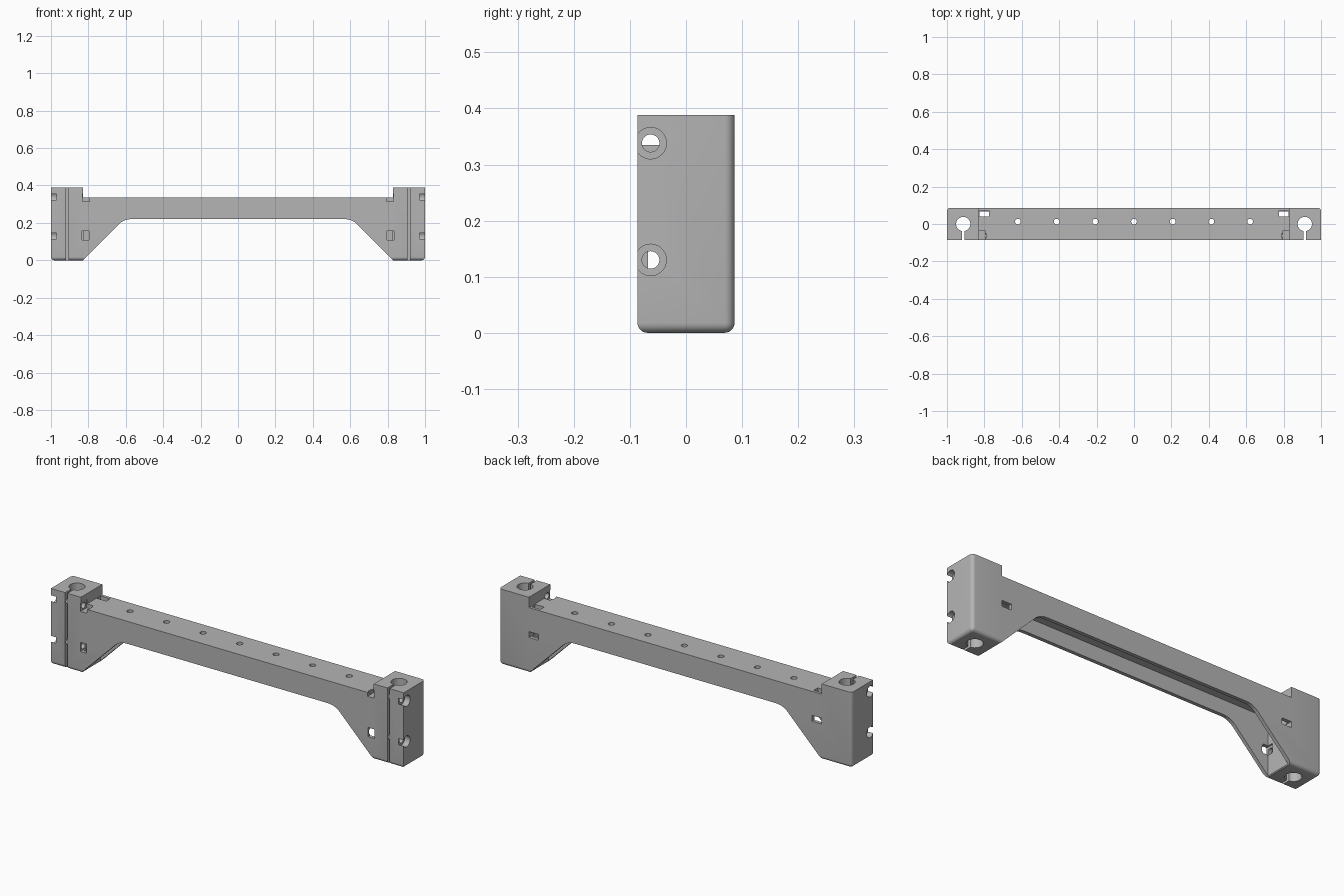
import bpy, bmesh, math
from mathutils import Matrix, Vector

old = bpy.data.objects.get("Cube")
if old:
    bpy.data.objects.remove(old, do_unlink=True)

HALF_Y = 0.0865      # half depth
TOP, BEAM_TOP, BEAM_BOTTOM = 0.388, 0.335, 0.22
LEG_X = 0.83         # inner face of each end block
BORE_X = 0.913       # rod bore centre

grey = bpy.data.materials.new("plain grey")
grey.use_nodes = True
colour = (0.46, 0.46, 0.46, 1)
grey.diffuse_color = colour
grey.node_tree.nodes["Principled BSDF"].inputs["Base Color"].default_value = colour


def make_object(name, bm):
    bmesh.ops.recalc_face_normals(bm, faces=bm.faces[:])
    mesh = bpy.data.meshes.new(name)
    bm.to_mesh(mesh)
    bm.free()
    mesh.materials.append(grey)
    obj = bpy.data.objects.new(name, mesh)
    bpy.context.collection.objects.link(obj)
    return obj


def make_body():
    """Extrude the bridge outline and round the feet and rear corners."""
    half = [(LEG_X, BEAM_TOP), (LEG_X, TOP), (1, TOP), (1, 0), (LEG_X, 0)]
    radius = 0.097
    for i in range(9):
        a = math.radians(45 + 45 * i / 8)
        half.append((0.57 + radius * math.cos(a),
                     BEAM_BOTTOM - radius + radius * math.sin(a)))
    outline = half + [(-x, z) for x, z in reversed(half)]
    bm = bmesh.new()
    face = bm.faces.new([bm.verts.new((x, -HALF_Y, z)) for x, z in outline])
    new = bmesh.ops.extrude_face_region(bm, geom=[face])["geom"]
    bmesh.ops.translate(bm, vec=(0, 2 * HALF_Y, 0),
                        verts=[v for v in new if isinstance(v, bmesh.types.BMVert)])

    def rounded(edge):
        a, b = (v.co for v in edge.verts)
        outer = min(abs(a.x), abs(b.x)) > 0.99
        foot = max(a.z, b.z) < 0.001
        rear = outer and min(a.y, b.y) > 0
        inner_foot = max(abs(a.x), abs(b.x)) < LEG_X + 0.01
        return rear or (foot and not inner_foot)

    # the top end edges run along y, so only vertical ones count as rear
    bmesh.ops.bevel(bm, geom=[e for e in bm.edges if rounded(e)], offset=0.018,
                    segments=6, profile=0.5, affect='EDGES')
    return make_object("bracket_body", bm)


def cut(body, bm):
    """Subtract a shape from the body."""
    cutter = make_object("cutter", bm)
    cutter.hide_render = True
    mod = body.modifiers.new("cut", 'BOOLEAN')
    mod.operation, mod.solver, mod.object = 'DIFFERENCE', 'EXACT', cutter
    bpy.context.view_layer.objects.active = body
    bpy.ops.object.modifier_apply(modifier=mod.name)
    mesh = cutter.data
    bpy.data.objects.remove(cutter, do_unlink=True)
    bpy.data.meshes.remove(mesh)


def cut_box(body, xs, ys, zs):
    lo, hi = (Vector(p) for p in zip(xs, ys, zs))
    bm = bmesh.new()
    size = hi - lo
    bmesh.ops.create_cube(bm, size=1, matrix=Matrix.Translation((lo + hi) / 2)
                          @ Matrix.Diagonal((abs(size.x), abs(size.y), abs(size.z), 1)))
    cut(body, bm)


def cut_hole(body, centre, radius, length, along_x=False):
    bm = bmesh.new()
    turn = Matrix.Rotation(math.pi / 2, 4, 'Y') if along_x else Matrix()
    bmesh.ops.create_cone(bm, cap_ends=True, segments=40, radius1=radius,
                          radius2=radius, depth=length,
                          matrix=Matrix.Translation(centre) @ turn)
    cut(body, bm)


body = make_body()

# open channel under the beam and inside both gussets
cut_box(body, (-0.826, 0.826), (-0.068, 0.068), (-0.1, 0.295))

# row of screw holes through the beam
for i in range(-3, 4):
    cut_hole(body, (i * 0.207, 0.013, BEAM_TOP), 0.015, 0.2)

for s in (-1, 1):
    # rod bore and its clamping slit
    cut_hole(body, (s * BORE_X, 0, 0.2), 0.038, 1)
    cut_box(body, (s * BORE_X - 0.006, s * BORE_X + 0.006), (-0.2, 0), (-0.1, 0.5))
    # clamp screw holes with counterbores on the outer ends
    for z in (0.13, 0.338):
        cut_hole(body, (s * 0.95, -0.063, z), 0.0155, 0.32, True)
        cut_hole(body, (s * 1.07, -0.063, z), 0.028, 0.2, True)
    # nut pockets: one in the beam top, one through the front wall
    cut_box(body, (s * 0.795, s * 0.832), (-0.2, -0.037), (0.315, 0.358))
    cut_box(body, (s * 0.797, s * 0.833), (-0.2, -0.037), (0.109, 0.156))
    # cable tie slots in the beam top and the rear wall
    cut_box(body, (s * 0.775, s * 0.829), (0.04, 0.071), (0.25, 0.37))
    cut_box(body, (s * 0.775, s * 0.829), (0.05, 0.2), (0.182, 0.212))

bpy.ops.object.select_all(action='DESELECT')
body.select_set(True)
bpy.context.view_layer.objects.active = body
bpy.ops.object.shade_smooth_by_angle(angle=math.radians(30))
